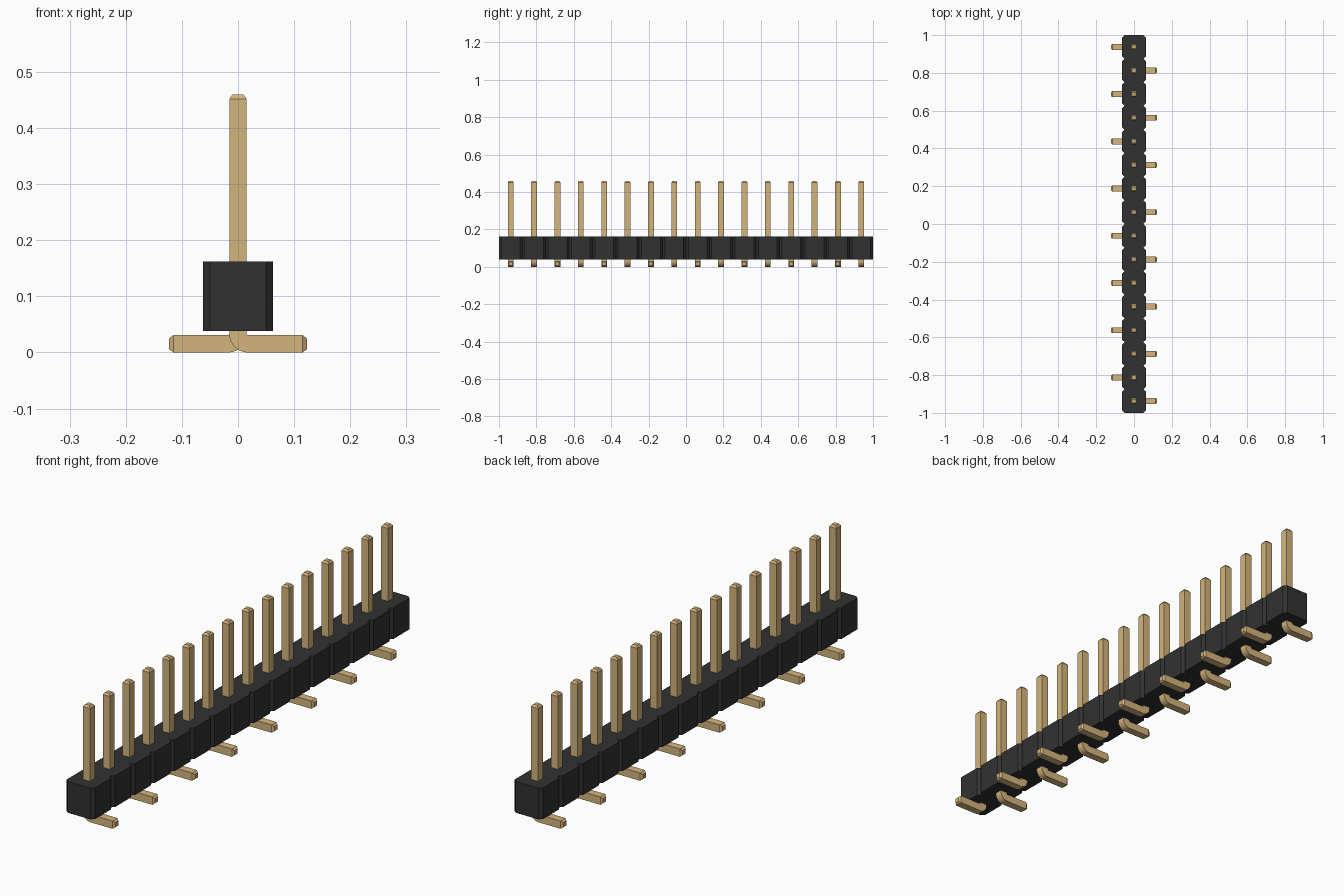
import bpy
import bmesh
import math

cube = bpy.data.objects.get("Cube")
if cube:
    bpy.data.objects.remove(cube, do_unlink=True)

COUNT, PITCH = 16, 0.125
HALF = PITCH / 2                    # half width of a housing segment
CHAMFER = 0.0125
BODY_Z0, BODY_Z1 = 0.038, 0.162
P = 0.0155                          # half thickness of a pin
TIP = 0.0095                        # half thickness at the tapered tips
TOP, REACH, TAPER = 0.46, 0.123, 0.008
INNER = 0.002                       # inner radius of the bend


def material(name, colour, roughness):
    mat = bpy.data.materials.new(name)
    mat.use_nodes = True
    mat.diffuse_color = (*colour, 1)
    bsdf = mat.node_tree.nodes["Principled BSDF"]
    bsdf.inputs["Base Color"].default_value = (*colour, 1)
    bsdf.inputs["Roughness"].default_value = roughness
    return mat


def finish(bm, name, mat):
    bmesh.ops.recalc_face_normals(bm, faces=bm.faces)
    mesh = bpy.data.meshes.new(name)
    bm.to_mesh(mesh)
    bm.free()
    mesh.materials.append(mat)
    return mesh


def add_object(name, mesh):
    obj = bpy.data.objects.new(name, mesh)
    bpy.context.collection.objects.link(obj)
    return obj


black = material("black plastic", (0.031, 0.031, 0.031), 0.6)
gold = material("gold metal", (0.658, 0.462, 0.205), 0.5)

# Housing: one outline with a V notch between segments, extruded upwards
right_side = []
for i in range(COUNT):
    y0 = -1 + i * PITCH
    right_side += [(HALF - CHAMFER, y0), (HALF, y0 + CHAMFER),
                   (HALF, y0 + PITCH - CHAMFER)]
right_side.append((HALF - CHAMFER, 1.0))
outline = right_side + [(-x, -y) for x, y in right_side]

bm = bmesh.new()
base = bm.faces.new([bm.verts.new((x, y, BODY_Z0)) for x, y in outline])
top = bmesh.ops.extrude_face_region(bm, geom=[base], use_keep_orig=True)
verts = [g for g in top["geom"] if isinstance(g, bmesh.types.BMVert)]
bmesh.ops.translate(bm, verts=verts, vec=(0, 0, BODY_Z1 - BODY_Z0))
add_object("housing", finish(bm, "housing", black))

# Pin: square rings swept down the post, round the bend and along the foot.
# Each ring is (outer point, inner point, half depth) in the xz plane.
rings = [((-TIP, TOP), (TIP, TOP), TIP),
         ((-P, TOP - TAPER), (P, TOP - TAPER), P)]
cx, cz = P + INNER, 2 * P + INNER
STEPS = 8
for i in range(STEPS + 1):
    a = math.pi / 2 * i / STEPS
    dx, dz = -math.cos(a), -math.sin(a)
    outer = 2 * P + INNER
    rings.append(((cx + dx * outer, cz + dz * outer),
                  (cx + dx * INNER, cz + dz * INNER), P))
rings += [((REACH - TAPER, 0), (REACH - TAPER, 2 * P), P),
          ((REACH, P - TIP), (REACH, P + TIP), TIP)]

bm = bmesh.new()
loops = []
for (ox, oz), (ix, iz), d in rings:
    corners = [(ox, -d, oz), (ix, -d, iz), (ix, d, iz), (ox, d, oz)]
    loops.append([bm.verts.new(c) for c in corners])
for a, b in zip(loops, loops[1:]):
    for k in range(4):
        n = (k + 1) % 4
        bm.faces.new((a[k], a[n], b[n], b[k]))
bm.faces.new(loops[0])
bm.faces.new(loops[-1])
pin_mesh = finish(bm, "pin", gold)

# Row of pins with feet alternating left and right
for i in range(COUNT):
    side = "left" if i % 2 == 0 else "right"
    pin = add_object(f"pin_{side}_{i + 1:02d}", pin_mesh)
    pin.location.y = -1 + PITCH * (i + 0.5)
    pin.rotation_euler.z = 0 if side == "left" else math.pi

# Smooth only the rounded bend
bpy.ops.object.select_all(action='DESELECT')
first = bpy.data.objects["pin_left_01"]
first.select_set(True)
bpy.context.view_layer.objects.active = first
for poly in pin_mesh.polygons:
    poly.use_smooth = True
pin_mesh.set_sharp_from_angle(angle=math.radians(30))
